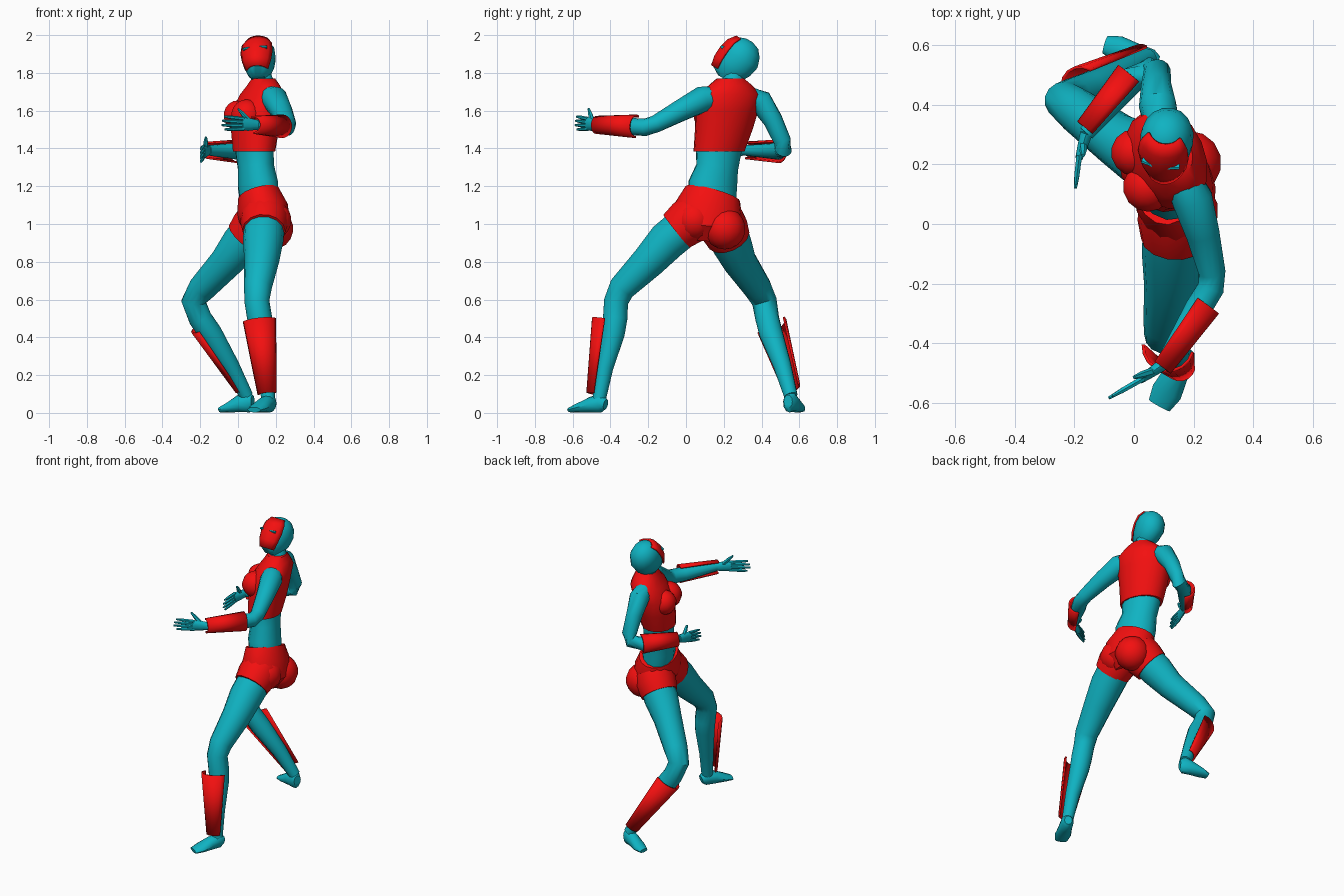
import bpy, bmesh, math
from mathutils import Vector as V


def material(name, rgb):
    m = bpy.data.materials.new(name)
    m.diffuse_color = (*rgb, 1)
    return m


TEAL = material("teal", (0.005, 0.45, 0.54))
RED = material("red", (0.9, 0.005, 0.005))


def loft(bm, rings, ref, n=14, arc=None, axis=None):
    """Skin elliptical rings (x, y, z, radius along ref, radius across)."""
    pts = [V(r[:3]) for r in rings]
    rows = []
    for i, r in enumerate(rings):
        t = V(axis) if axis else pts[min(i + 1, len(pts) - 1)] - pts[max(i - 1, 0)]
        t.normalize()
        u = V(ref)
        u = (u - t * u.dot(t)).normalized()
        v = t.cross(u)
        ra, rb = r[3], r[-1]
        if arc:
            angs = [math.radians(arc) * (2 * k / (n - 1) - 1) for k in range(n)]
        else:
            angs = [2 * math.pi * k / n for k in range(n)]
        rows.append([bm.verts.new(pts[i] + u * ra * math.cos(a) + v * rb * math.sin(a))
                     for a in angs])
    for a, b in zip(rows, rows[1:]):
        for k in range(n - 1 if arc else n):
            j = (k + 1) % n
            bm.faces.new((a[k], a[j], b[j], b[k]))
    if not arc:
        bm.faces.new(rows[0])
        bm.faces.new(rows[-1])


def finish(name, bm, mat, shell=0):
    bmesh.ops.recalc_face_normals(bm, faces=bm.faces)
    me = bpy.data.meshes.new(name)
    bm.to_mesh(me)
    bm.free()
    ob = bpy.data.objects.new(name, me)
    bpy.context.collection.objects.link(ob)
    me.materials.append(mat)
    bpy.ops.object.select_all(action='DESELECT')
    ob.select_set(True)
    bpy.context.view_layer.objects.active = ob
    bpy.ops.object.shade_smooth_by_angle(angle=math.radians(40))
    if shell:
        s = ob.modifiers.new("shell", 'SOLIDIFY')
        s.thickness = shell
        s.offset = 0
    return ob


def part(name, mat, rings, ref, shell=0, **kw):
    bm = bmesh.new()
    loft(bm, rings, ref, **kw)
    return finish(name, bm, mat, shell)


def balls(name, mat, items):
    bm = bmesh.new()
    for x, y, z, r in items:
        new = bmesh.ops.create_uvsphere(bm, u_segments=14, v_segments=9, radius=r)['verts']
        bmesh.ops.translate(bm, verts=new, vec=(x, y, z))
    finish(name, bm, mat)


def hand(name, wrist, knuckle, tip, thumb):
    bm = bmesh.new()
    w, k, t = V(wrist), V(knuckle), V(tip)
    up = V((0, 0, 1))
    loft(bm, [(*w, .026, .022), (*w.lerp(k, .5), .034, .018), (*k, .036, .013)], up, n=10)
    for i in range(4):
        o = (i - 1.5) * .018
        reach = (.85, 1, .97, .88)[i]
        a, b = k + up * o - (t - k) * .1, k.lerp(t, reach) + up * o * 1.25
        loft(bm, [(*a, .011), (*a.lerp(b, .6), .010), (*b, .006)], up, n=6)
    a, b = w.lerp(k, .45) + up * .015, V(thumb)
    loft(bm, [(*a, .014), (*a.lerp(b, .6), .012), (*b, .006)], k - w, n=6)
    finish(name, bm, TEAL)


SHOULDERS = (.39, -.92, 0)     # the body faces mostly -x, the head faces -y
HIPS = (.1, -1, 0)

# Trunk
part("waist", TEAL, [(.115, .14, 1.12, .13, .1), (.105, .142, 1.21, .135, .103),
                     (.095, .165, 1.3, .115, .094), (.085, .175, 1.42, .13, .1)], SHOULDERS)
part("sleeveless_top", RED, [(.085, .175, 1.385, .14, .107), (.09, .2, 1.5, .158, .122),
                             (.1, .217, 1.6, .173, .125), (.128, .232, 1.685, .172, .108),
                             (.135, .235, 1.735, .12, .08), (.135, .235, 1.77, .075, .06)],
     SHOULDERS, n=16, axis=(0, 0, 1))
balls("bust", RED, [(.047, .125, 1.575, .085), (.002, .24, 1.575, .08)])
part("shorts", RED, [(.11, .142, 1.16, .15, .112), (.13, .12, 1.08, .18, .137),
                     (.14, .11, 1.0, .175, .135), (.12, .11, .94, .1, .1)], HIPS, n=16)
part("front_shorts_leg", RED, [(.14, .06, 1.05, .125), (.14, .01, 1.01, .128),
                               (.137, -.05, .962, .114)], (1, 0, 0))
part("rear_shorts_leg", RED, [(.12, .18, 1.03, .125), (.09, .2, .98, .13),
                              (.045, .225, .925, .117)], (0, 1, 0))
balls("seat_of_shorts", RED, [(.18, .045, 1.02, .105), (.185, .205, .975, .11)])

# Legs
part("front_leg", TEAL, [(.14, .02, 1.01, .108), (.133, -.1, .91, .107), (.125, -.2, .8, .092),
                         (.105, -.34, .66, .073), (.1, -.37, .59, .066), (.115, -.375, .5, .066),
                         (.125, -.385, .42, .062), (.145, -.43, .24, .046),
                         (.16, -.46, .07, .036)], (1, 0, 0))
part("rear_leg", TEAL, [(.1, .2, .99, .108), (.02, .24, .9, .108), (-.06, .285, .8, .09),
                        (-.19, .38, .66, .075), (-.235, .415, .59, .066), (-.2, .43, .5, .063),
                        (-.145, .45, .42, .063), (-.04, .51, .25, .048),
                        (.045, .555, .09, .036)], (0, 1, 0))
part("front_foot", TEAL, [(.182, -.425, .045, .025, .028), (.168, -.45, .052, .04, .05),
                          (.14, -.505, .042, .043, .042), (.11, -.565, .027, .052, .026),
                          (.085, -.61, .016, .04, .014)], (.9, -.4, 0), n=12)
part("rear_foot", TEAL, [(.078, .54, .06, .025, .035), (.055, .55, .06, .038, .058),
                         (.005, .567, .048, .04, .045), (-.055, .59, .027, .043, .026),
                         (-.097, .602, .016, .03, .014)], (.35, .93, 0), n=12)
part("front_shin_guard", RED, [(.115, -.41, .49, .085), (.155, -.477, .1, .047)],
     (-.15, -1, 0), shell=.01, n=9, arc=85)
part("rear_shin_guard", RED, [(-.17, .445, .47, .085), (.03, .555, .135, .047)],
     (-.9, .4, 0), shell=.01, n=9, arc=85)

# Arms
part("front_arm", TEAL, [(.165, .15, 1.67, .06), (.195, .085, 1.66, .07), (.23, -.03, 1.6, .058),
                         (.262, -.16, 1.53, .046), (.258, -.215, 1.512, .046),
                         (.215, -.285, 1.515, .046), (.1, -.47, 1.525, .028)], (0, 0, 1))
part("rear_arm", TEAL, [(.09, .34, 1.67, .055), (.08, .395, 1.65, .064), (.075, .46, 1.55, .052),
                        (.078, .51, 1.44, .046), (.06, .515, 1.395, .046),
                        (0, .49, 1.385, .045), (-.16, .305, 1.39, .027)], (1, -.3, .2))
part("front_bracer", RED, [(.235, -.265, 1.517, .058), (.085, -.475, 1.525, .043)],
     (.8, -.6, .2), shell=.01, n=11, arc=105)
part("rear_bracer", RED, [(-.005, .495, 1.385, .058), (-.155, .315, 1.39, .042)],
     (-.75, .6, .2), shell=.01, n=11, arc=105)
hand("front_hand", (.1, -.47, 1.525), (.02, -.525, 1.53), (-.085, -.585, 1.535), (.0, -.515, 1.61))
hand("rear_hand", (-.16, .305, 1.39), (-.185, .22, 1.38), (-.197, .12, 1.36), (-.17, .23, 1.46))

# Neck and backward-tilted head
part("neck", TEAL, [(.135, .25, 1.72, .07), (.125, .25, 1.77, .057),
                    (.112, .26, 1.84, .06)], (0, -1, 0))
UP = V((0, .5, .866))
FACE = V((-.2, -.85, .49)).normalized()
skull = [(.11, .2, 1.77, .035, .035), (.11, .215, 1.795, .085, .06),
         (.11, .25, 1.835, .105, .08), (.11, .285, 1.88, .11, .09),
         (.11, .31, 1.925, .094, .083), (.11, .328, 1.958, .064, .056),
         (.11, .336, 1.972, .02, .02)]
part("head", TEAL, skull, FACE, n=16, axis=UP)
part("mask", RED, [(x, y, z, a + .006, b + .006) for x, y, z, a, b in skull[1:6]],
     FACE, shell=.01, n=9, arc=60, axis=UP)

# Eye slits
side = UP.cross(FACE).normalized()
bm = bmesh.new()
for s in (-1, 1):
    c = V((.11, .287, 1.882)) + FACE * .104 + side * s * .043
    a, b = c - side * .02, c + side * .02
    loft(bm, [(*(a - FACE * .009 * (s < 0)), .014, .008), (*(b - FACE * .009 * (s > 0)), .014, .008)],
         FACE, n=8)
finish("eyes", bm, TEAL)
